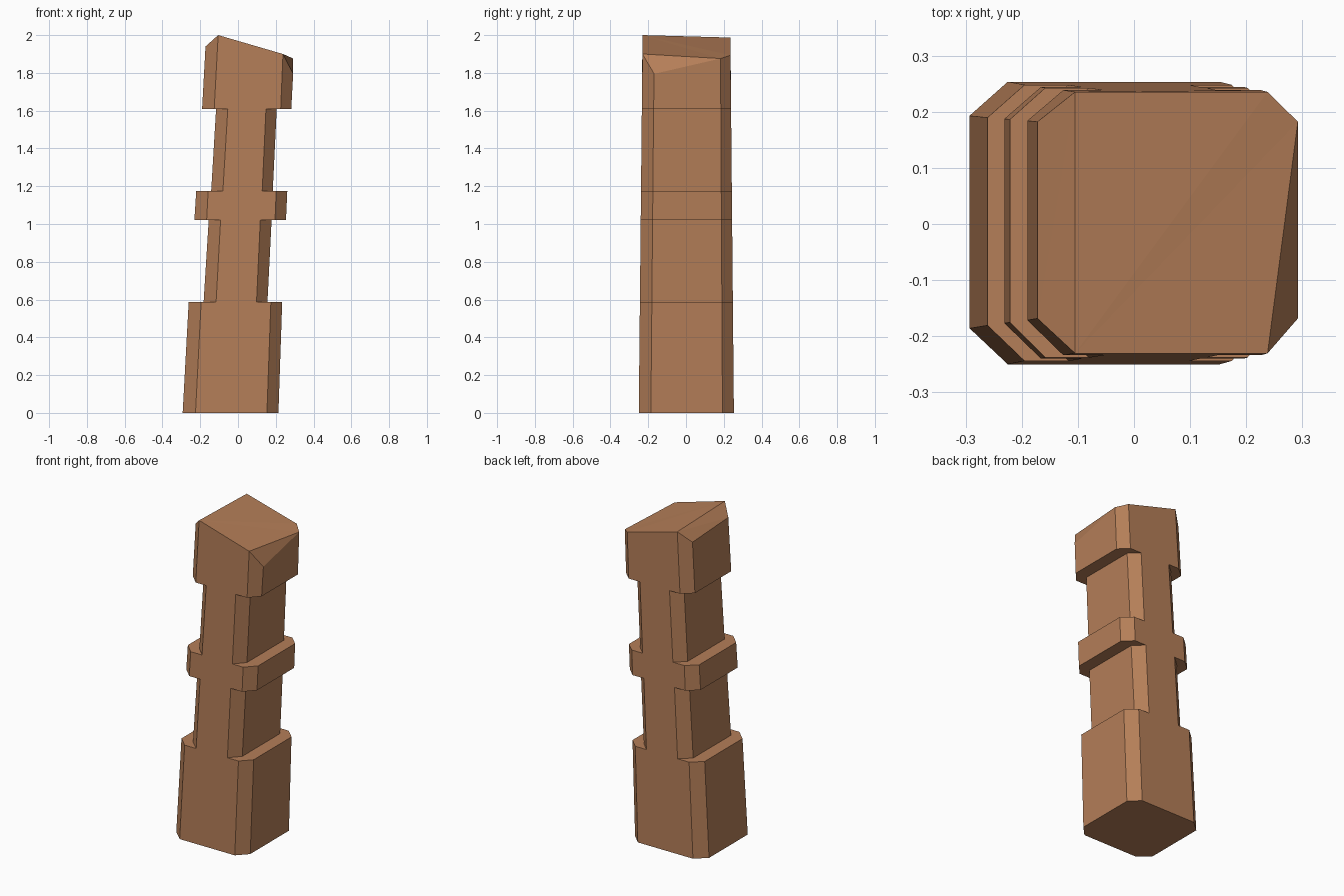
import bpy, bmesh

if "Cube" in bpy.data.objects:
    bpy.data.objects.remove(bpy.data.objects["Cube"])

# Clay-brown colour for the whole post
mat = bpy.data.materials.new("warm brown")
mat.diffuse_color = (0.46, 0.21, 0.098, 1)
mat.use_nodes = True
mat.node_tree.nodes["Principled BSDF"].inputs["Base Color"].default_value = mat.diffuse_color

# z, then x of left edge, left chamfer, right chamfer, right edge
levels = [
    (0.00, -0.293, -0.225, 0.153, 0.214),
    (0.588, -0.261, -0.195, 0.174, 0.234),
    (0.588, -0.182, -0.116, 0.098, 0.156),
    (1.022, -0.155, -0.092, 0.118, 0.178),
    (1.022, -0.231, -0.166, 0.196, 0.254),
    (1.175, -0.221, -0.158, 0.202, 0.261),
    (1.175, -0.142, -0.080, 0.128, 0.184),
    (1.610, -0.116, -0.054, 0.148, 0.205),
    (1.610, -0.190, -0.126, 0.226, 0.282),
    (1.95, -0.172, -0.105, 0.238, 0.292),
]
# Uneven broken top: heights of the eight corners, from front left chamfer round
top_z = [2.0, 1.9, 1.795, 1.876, 1.893, 1.987, 1.92, 1.94]


def ring(bm, level):
    z, a, b, c, d = level
    f = z / 2
    front, back = -0.25 + 0.02 * f, 0.2535 - 0.0185 * f
    cf, cb = -0.186 + 0.018 * f, 0.193 - 0.011 * f
    pts = [(b, front), (c, front), (d, cf), (d, cb),
           (c, back), (b, back), (a, cb), (a, cf)]
    return [bm.verts.new((x, y, z)) for x, y in pts]


bm = bmesh.new()
rings = [ring(bm, lv) for lv in levels]
for v, z in zip(rings[-1], top_z):
    v.co.z = z

# Walls and ledges (front and back stay flush, so ledges only exist at the sides)
for k in range(len(rings) - 1):
    lo, hi = rings[k], rings[k + 1]
    ledge = levels[k][0] == levels[k + 1][0]
    for i in range(8):
        if ledge and i in (0, 4):
            continue
        j = (i + 1) % 8
        face = bm.faces.new((lo[i], lo[j], hi[j], hi[i]))
        if ledge and levels[k + 1][1] < levels[k][1]:
            face.normal_update()
            if face.normal.z > 0:
                face.normal_flip()

# Base and faceted top
bm.faces.new(rings[0][::-1])
t = rings[-1]
for tri in [(1, 2, 3), (0, 1, 3), (0, 3, 4), (0, 4, 5), (0, 5, 7), (5, 6, 7)]:
    bm.faces.new([t[i] for i in tri])

mesh = bpy.data.meshes.new("leaning_post")
bm.to_mesh(mesh)
bm.free()
mesh.materials.append(mat)
post = bpy.data.objects.new("leaning_post", mesh)
bpy.context.collection.objects.link(post)
